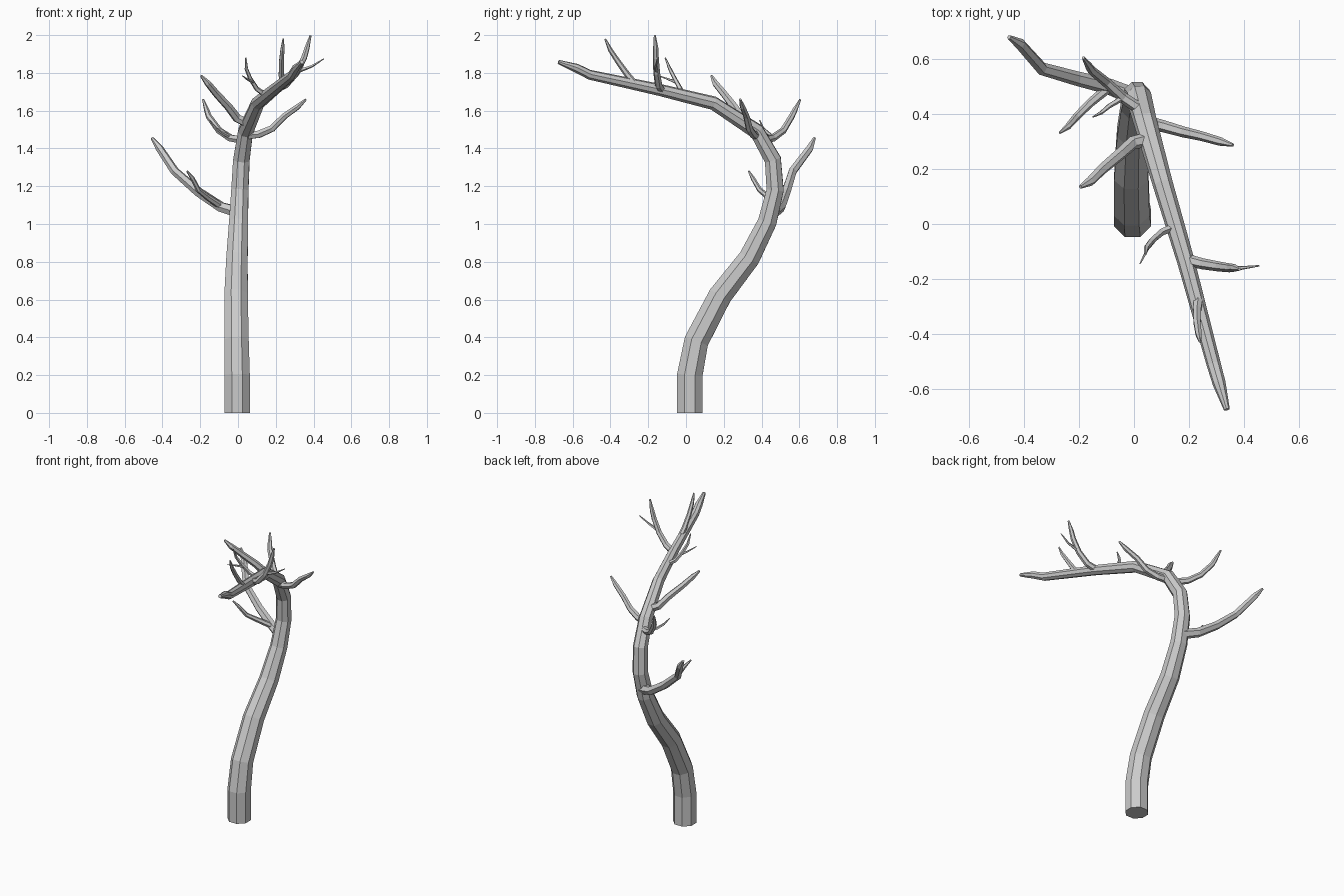
import bpy, bmesh, math
from mathutils import Vector


def limb(name, pts, radii, sides):
    """Faceted tube through pts, using rings carried along the path."""
    pts = [Vector(p) for p in pts]
    bm = bmesh.new()
    rings = []
    prev_t = None
    u = Vector((1, 0, 0))
    for i, p in enumerate(pts):
        a = pts[max(i - 1, 0)]
        b = pts[min(i + 1, len(pts) - 1)]
        t = (b - a).normalized()
        if prev_t is None:
            if abs(t.x) > 0.8:
                u = Vector((0, 0, 1))
        else:
            u = prev_t.rotation_difference(t) @ u
        u = (u - t * u.dot(t)).normalized()
        v = t.cross(u)
        prev_t = t
        ring = []
        for k in range(sides):
            ang = 2 * math.pi * (k + 0.5) / sides
            ring.append(bm.verts.new(p + radii[i] * (math.cos(ang) * u + math.sin(ang) * v)))
        rings.append(ring)
    for r0, r1 in zip(rings, rings[1:]):
        for k in range(sides):
            n = (k + 1) % sides
            bm.faces.new((r0[k], r0[n], r1[n], r1[k]))
    bm.faces.new(rings[0][::-1])
    bm.faces.new(rings[-1])
    bmesh.ops.recalc_face_normals(bm, faces=bm.faces)
    me = bpy.data.meshes.new(name)
    bm.to_mesh(me)
    bm.free()
    ob = bpy.data.objects.new(name, me)
    bpy.context.collection.objects.link(ob)
    return ob


def branch(name, pts, r, sides=6):
    """Branch with a gentle taper and a blunt, pinched tip."""
    n = len(pts)
    radii = [r * (1 - 0.35 * i / (n - 2)) for i in range(n - 1)] + [r * 0.25]
    return limb(name, pts, radii, sides)


# Trunk: S-curve rising back, then sweeping forward
limb("trunk",
     [(-.005, .02, 0), (-.005, .02, .2), (-.008, .055, .38), (-.01, .18, .62),
      (-.005, .335, .82), (.003, .43, 1.01), (.01, .472, 1.18), (.018, .46, 1.34),
      (.04, .375, 1.49), (.105, .145, 1.64), (.19, -.14, 1.71), (.29, -.51, 1.79),
      (.31, -.58, 1.825), (.338, -.675, 1.858)],
     [.073, .073, .07, .067, .061, .054, .049, .047, .043, .037, .032, .026, .024, .011], 8)

# Large low branch on the left, with its twig
branch("low_left_branch",
       [(.01, .46, 1.06), (-.09, .50, 1.09), (-.21, .53, 1.17), (-.335, .565, 1.28),
        (-.415, .655, 1.40), (-.455, .68, 1.455)], .032)
branch("low_left_twig",
       [(-.10, .49, 1.10), (-.16, .44, 1.14), (-.21, .39, 1.18), (-.24, .355, 1.24),
        (-.27, .332, 1.28)], .018)

# Back branch and its twig
branch("back_branch",
       [(.02, .42, 1.445), (-.04, .46, 1.455), (-.10, .515, 1.495), (-.155, .56, 1.57),
        (-.165, .575, 1.60), (-.185, .605, 1.66)], .022)
branch("back_twig",
       [(-.04, .46, 1.46), (-.09, .43, 1.485), (-.12, .405, 1.51), (-.15, .39, 1.55)], .011, 5)

# Upper side branches
branch("upper_left_branch",
       [(.06, .31, 1.53), (-.005, .295, 1.56), (-.05, .255, 1.62), (-.115, .20, 1.69),
        (-.16, .155, 1.745), (-.195, .135, 1.785)], .027)
branch("upper_right_branch",
       [(.05, .37, 1.47), (.11, .355, 1.475), (.18, .335, 1.505), (.245, .32, 1.57),
        (.315, .30, 1.62), (.36, .287, 1.66)], .024)

# Small crown branches on the forward limb
branch("crown_left_branch",
       [(.15, -.01, 1.68), (.10, -.03, 1.715), (.065, -.06, 1.77), (.045, -.085, 1.82),
        (.042, -.11, 1.88)], .015, 5)
branch("crown_left_twig",
       [(.08, -.05, 1.75), (.05, -.09, 1.765), (.022, -.145, 1.785)], .009, 5)
branch("crown_right_branch",
       [(.19, -.13, 1.71), (.25, -.145, 1.735), (.31, -.155, 1.80), (.35, -.16, 1.88),
        (.365, -.16, 1.93), (.384, -.165, 1.998)], .022)
branch("crown_right_twig",
       [(.32, -.157, 1.81), (.39, -.16, 1.835), (.455, -.152, 1.875)], .011, 5)
branch("crown_front_branch",
       [(.235, -.27, 1.74), (.23, -.31, 1.79), (.23, -.36, 1.86), (.235, -.40, 1.92),
        (.24, -.428, 1.98)], .019)
